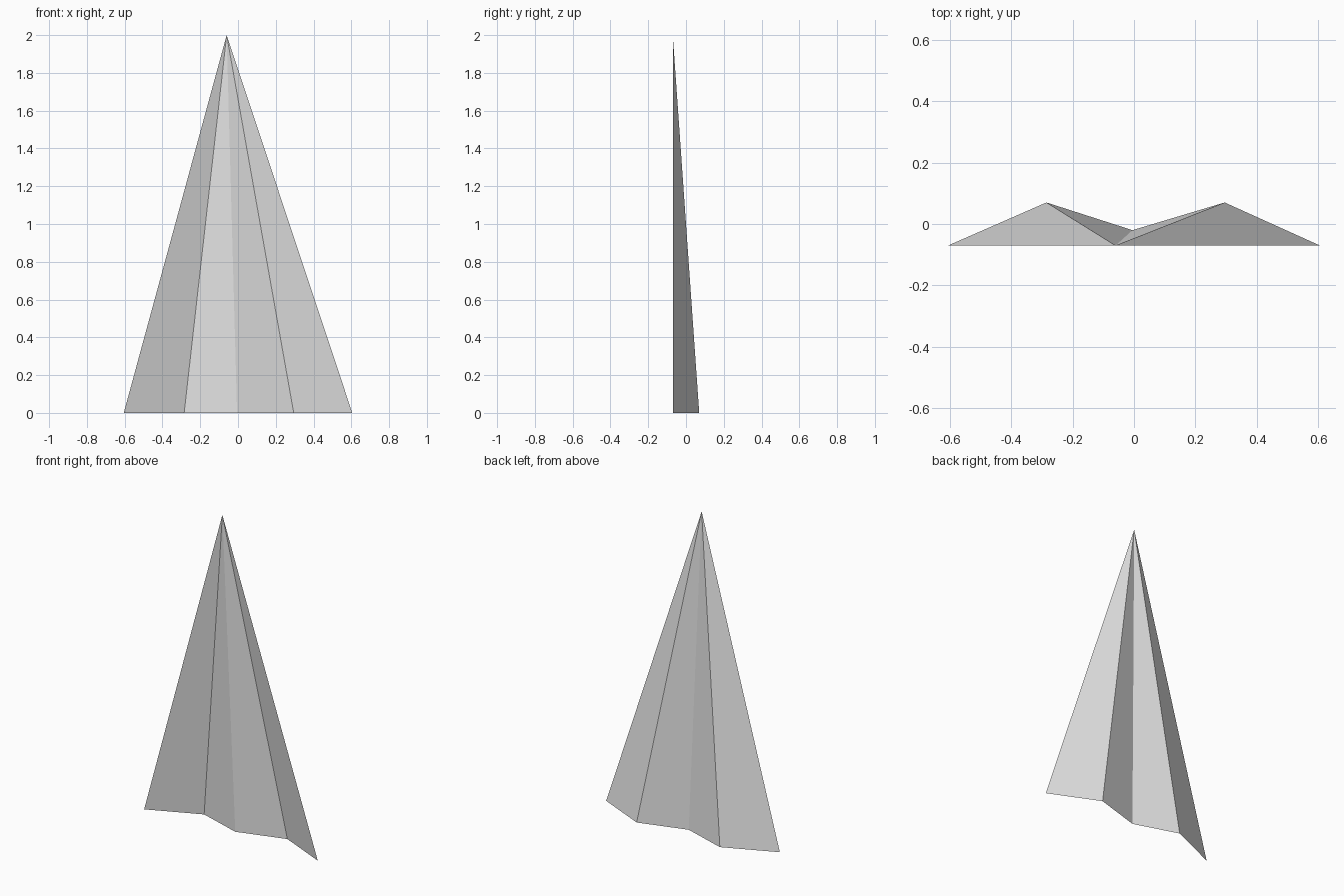
import bpy
import bmesh

cube = bpy.data.objects.get("Cube")
if cube:
    bpy.data.objects.remove(cube, do_unlink=True)

# Plain grey finish
grey = bpy.data.materials.new("light_grey")
grey.use_nodes = True
colour = (0.8, 0.8, 0.8, 1.0)
grey.diffuse_color = colour
grey.node_tree.nodes["Principled BSDF"].inputs["Base Color"].default_value = colour

# Zigzag hem on the ground, with every fold meeting at one apex
apex_point = (-0.06, -0.07, 2.0)
hem_points = [(-0.605, -0.07), (-0.285, 0.07), (-0.005, -0.02),
              (0.295, 0.07), (0.605, -0.07)]

# Open pleated sheet, one flat triangle per pleat
bm = bmesh.new()
apex = bm.verts.new(apex_point)
hem = [bm.verts.new((x, y, 0.0)) for x, y in hem_points]
for start, end in zip(hem, hem[1:]):
    bm.faces.new((start, end, apex))

mesh = bpy.data.meshes.new("pleated_sheet")
bm.to_mesh(mesh)
bm.free()
mesh.materials.append(grey)
sheet = bpy.data.objects.new("pleated_sheet", mesh)
bpy.context.collection.objects.link(sheet)
